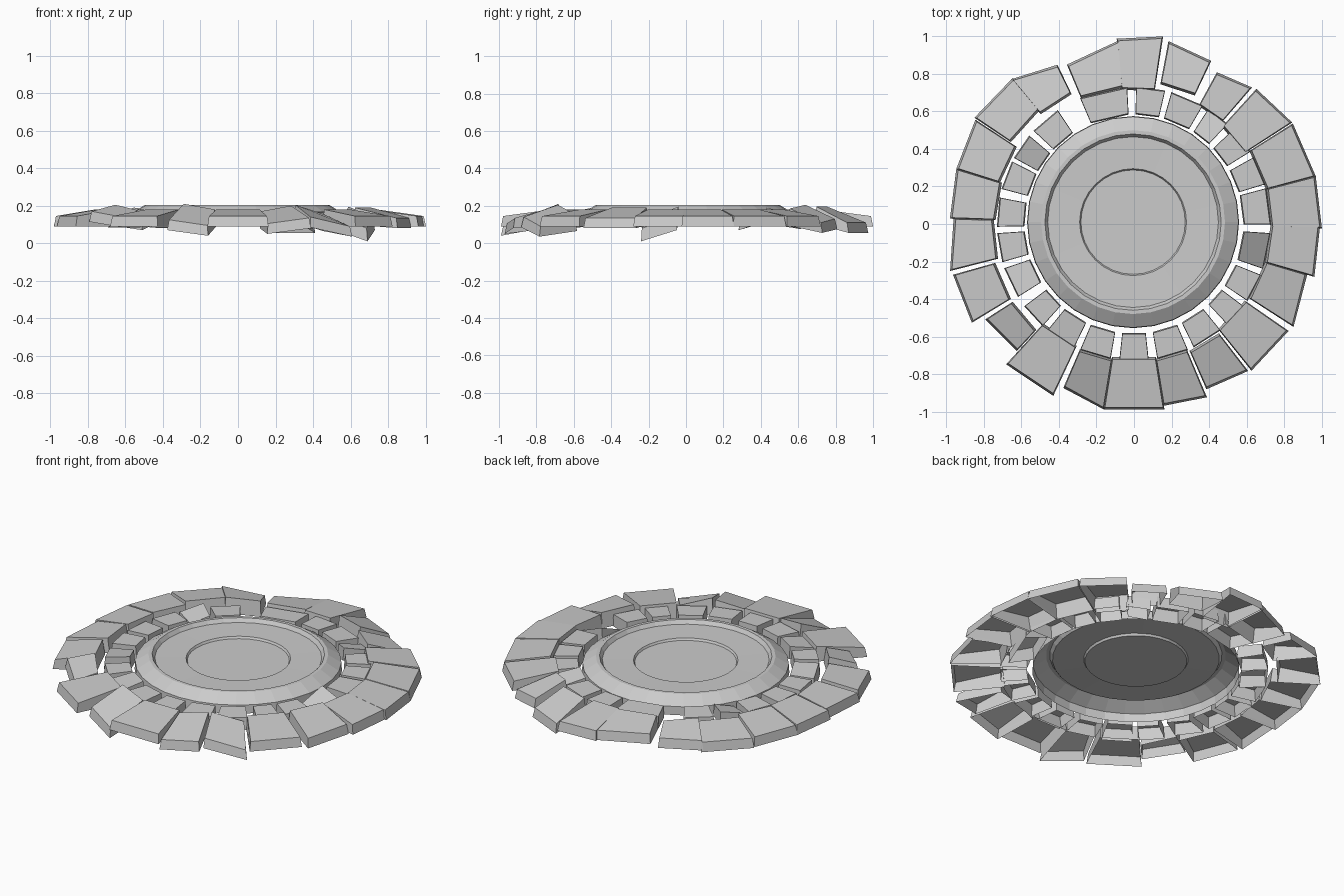
import bpy, bmesh
from math import sin, cos, pi, radians


def make_object(name, verts, faces):
    mesh = bpy.data.meshes.new(name)
    mesh.from_pydata(verts, [], faces)
    bm = bmesh.new()
    bm.from_mesh(mesh)
    bmesh.ops.recalc_face_normals(bm, faces=bm.faces)
    bm.to_mesh(mesh)
    bm.free()
    obj = bpy.data.objects.new(name, mesh)
    bpy.context.collection.objects.link(obj)
    return obj


def stone(name, a0, a1, ri, ro0, ro1, z_in, z_out, z_bot, tilt=(0, 0, 0), flare=0.012):
    """Open-bottomed wedge stone; tilt = (drop, outward fall, fall to the a1 side)."""
    drop, pitch, roll = tilt
    # corner: angle, radius, top height, side sign, radial sign
    corners = [(a0, ri, z_in, -1, -1), (a1, ri, z_in, 1, -1),
               (a1, ro1, z_out, 1, 1), (a0, ro0, z_out, -1, 1)]
    verts = []
    for level in (0, 1):
        for a, r, zt, s, t in corners:
            grow = 0 if level else flare
            rad, ang = r + t * grow, radians(a) + s * grow * 0.5
            z = (zt if level else z_bot) - drop - pitch * t - roll * s
            verts.append((rad * cos(ang), rad * sin(ang), z))
    sides = [(i, (i + 1) % 4, (i + 1) % 4 + 4, i + 4) for i in range(4)]
    return make_object(name, verts, sides + [(4, 5, 6, 7)])


# Central dish: a thin spun sheet with a raised rim and stepped floor
profile = [(.565, .11), (.562, .16), (.53, .18), (.49, .205), (.47, .205),
           (.455, .183), (.285, .18), (.278, .168)]
N = 32
verts = [(r * cos(2 * pi * i / N) - .005, r * sin(2 * pi * i / N) + .01, z)
         for r, z in profile for i in range(N)]
faces = [(k * N + i, k * N + (i + 1) % N, (k + 1) * N + (i + 1) % N, (k + 1) * N + i)
         for k in range(len(profile) - 1) for i in range(N)]
faces.append(tuple(range((len(profile) - 1) * N, len(profile) * N)))
make_object("central_dish", verts, faces)

# Outer ring: start angle, end angle, inner radius, outer radius at each end
outer = [
    (-1, 14.5, .74, .99, .99), (15, 32, .74, .99, .99), (33, 47.5, .71, .99, .96),
    (49.5, 61, .73, .95, .91), (65, 79, .77, .95, .98), (81.5, 95, .73, 1.0, .98),
    (95, 112.5, .74, .97, .91), (116, 130, .78, .93, 1.0), (130, 146, .80, 1.0, 1.01),
    (147, 162.5, .76, 1.0, .98), (163, 178, .75, .98, .97), (178.5, 194, .76, .95, 1.0),
    (196, 211, .78, .99, 1.0), (213, 227, .78, .93, .91), (228, 244.5, .73, 1.0, 1.0),
    (247, 260.5, .74, .94, .99), (261, 279, .73, .99, .99), (279.5, 292.5, .74, .97, .99),
    (294, 307.5, .75, .95, .98), (309, 325, .73, .99, .99), (327.5, 343.5, .74, 1.0, .95),
    (344, 359, .74, .99, .98)]
outer_tilt = {3: (.005, .02, -.01), 4: (.01, .025, 0), 13: (-.01, 0, .015),
              15: (.01, .025, .015), 17: (.01, .015, -.015), 18: (.015, .015, .025),
              7: (0, 0, -.01), 20: (0, .01, 0)}
for i, (a0, a1, ri, ro0, ro1) in enumerate(outer):
    stone(f"outer_stone_{i + 1}", a0, a1, ri, ro0, ro1, .18, .145, .09,
          outer_tilt.get(i, (0, 0, 0)))

# Inner ring: start and end angles
inner = [(0, 15), (17, 29), (32, 43.5), (47, 57), (60, 74), (77, 89), (93, 113),
         (124, 137), (140, 151), (153, 165), (169, 181), (184, 196), (199, 212),
         (217, 228), (231, 244), (247, 260), (264, 276), (280, 293), (296, 309),
         (313, 323), (326, 338), (341, 356)]
inner_tilt = {3: (0, .01, .01), 8: (0, -.01, .015), 21: (.03, .025, -.03),
              12: (0, 0, -.01), 14: (0, .01, 0)}
for i, (a0, a1) in enumerate(inner):
    stone(f"inner_stone_{i + 1}", a0, a1, .59, .725, .725, .17, .165, .095,
          inner_tilt.get(i, (0, 0, 0)), .006)
